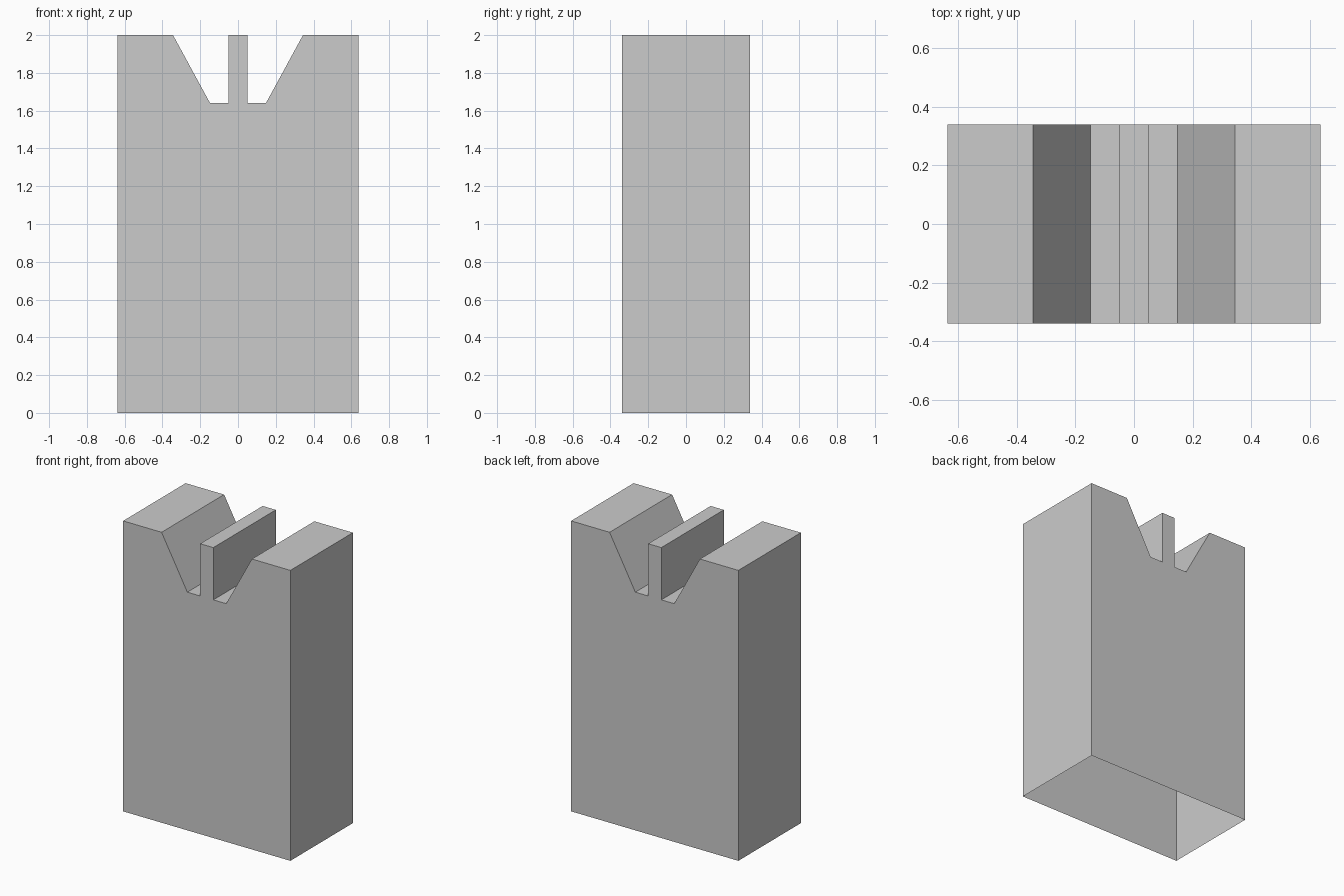
import bpy
import bmesh

cube = bpy.data.objects.get("Cube")
if cube:
    bpy.data.objects.remove(cube, do_unlink=True)

GREY = (0.6, 0.6, 0.6, 1.0)
HALF_DEPTH = 0.34

mat = bpy.data.materials.new("plain grey")
mat.use_nodes = True
mat.diffuse_color = GREY
mat.node_tree.nodes["Principled BSDF"].inputs["Base Color"].default_value = GREY

# Half outline from the bottom corner to the central fin, then mirrored
half = [(0.637, 0), (0.637, 2), (0.344, 2), (0.148, 1.64), (0.05, 1.64), (0.05, 2)]
outline = half + [(-x, z) for x, z in reversed(half)]

# Front face extruded to the back
bm = bmesh.new()
front = bm.faces.new([bm.verts.new((x, -HALF_DEPTH, z)) for x, z in outline])
extruded = bmesh.ops.extrude_face_region(bm, geom=[front], use_keep_orig=True)
back_verts = [g for g in extruded["geom"] if isinstance(g, bmesh.types.BMVert)]
bmesh.ops.translate(bm, verts=back_verts, vec=(0, 2 * HALF_DEPTH, 0))
bmesh.ops.recalc_face_normals(bm, faces=bm.faces)

# Hollow shell: the underside is open
underside = [f for f in bm.faces if all(v.co.z < 0.001 for v in f.verts)]
bmesh.ops.delete(bm, geom=underside, context='FACES_ONLY')

mesh = bpy.data.meshes.new("notched_block")
bm.to_mesh(mesh)
bm.free()
mesh.materials.append(mat)
block = bpy.data.objects.new("notched_block", mesh)
bpy.context.collection.objects.link(block)
